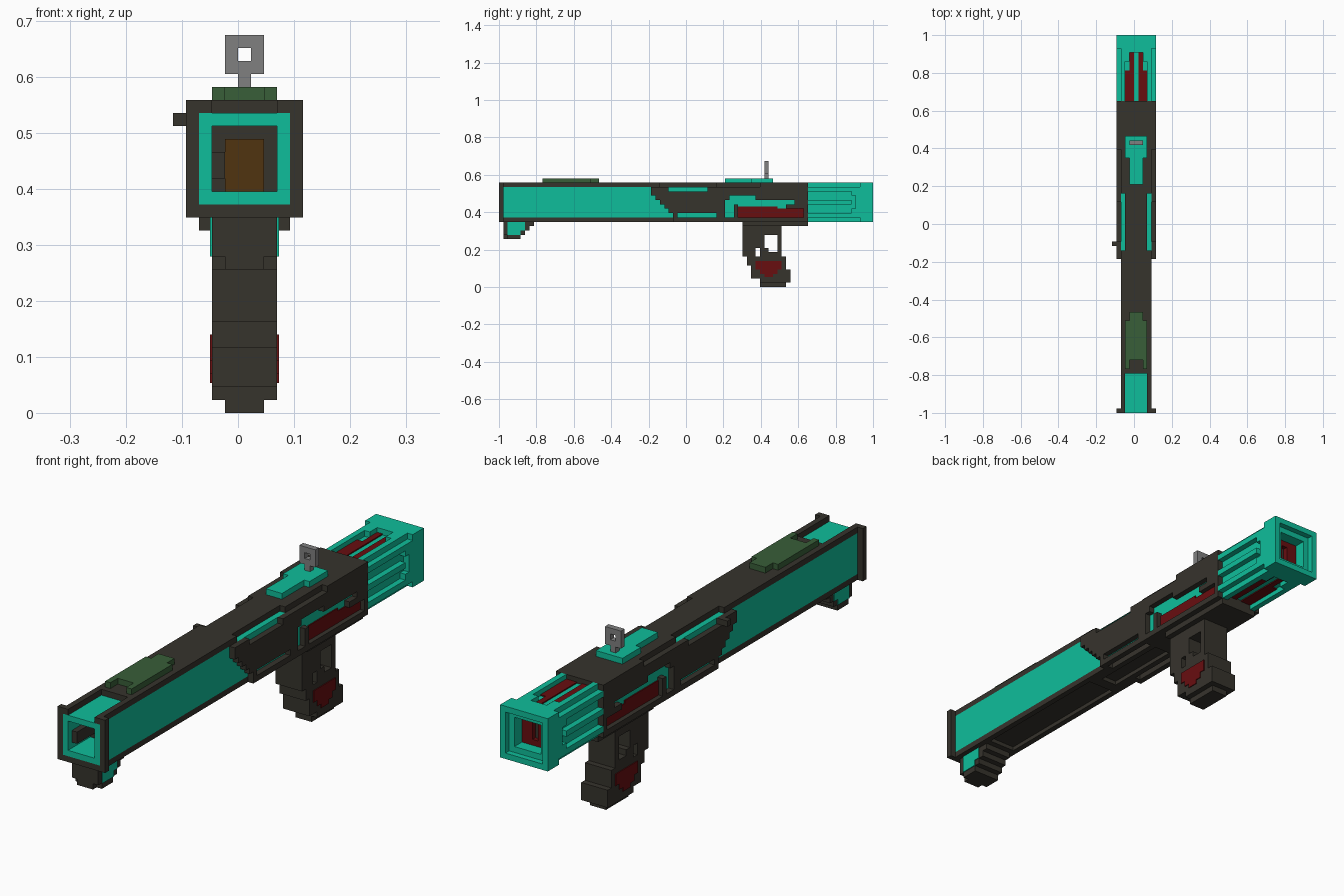
import bpy, bmesh
from mathutils import Vector

old = bpy.data.objects.get("Cube")
if old:
    bpy.data.objects.remove(old, do_unlink=True)

V = 2 / 86  # size of one block


def material(name, rgb):
    lin = [((c / 255 + 0.055) / 1.055) ** 2.4 if c > 10 else c / 255 / 12.92 for c in rgb]
    m = bpy.data.materials.new(name)
    m.diffuse_color = (*lin, 1)
    m.use_nodes = True
    bsdf = m.node_tree.nodes["Principled BSDF"]
    bsdf.inputs["Base Color"].default_value = (*lin, 1)
    bsdf.inputs["Roughness"].default_value = 0.9
    return m


TEAL = material("teal", (15, 190, 155))
DARK = material("dark_olive", (54, 51, 44))
RED = material("dark_red", (104, 14, 16))
GREEN = material("moss_green", (56, 94, 56))
BROWN = material("brown", (80, 52, 16))
GREY = material("grey", (128, 128, 128))


def cells(boxes, mirror):
    out = set()
    for x0, y0, z0, x1, y1, z1 in boxes:
        for x in range(x0, x1):
            for y in range(y0, y1):
                for z in range(z0, z1):
                    out.add((x, y, z))
                    if mirror:
                        out.add((-x, y, z))  # block columns mirror about x = 0.5
    return out


def finish(name, bm, mat):
    me = bpy.data.meshes.new(name)
    bm.to_mesh(me)
    bm.free()
    me.materials.append(mat)
    ob = bpy.data.objects.new(name, me)
    bpy.context.collection.objects.link(ob)
    return ob


def blocks(name, mat, add, cut=(), mirror=True):
    """Blocky solid: union of boxes minus cut boxes, outer faces only."""
    solid = cells(add, mirror) - cells(cut, mirror)
    bm = bmesh.new()
    vs = {}

    def vert(p):
        if p not in vs:
            vs[p] = bm.verts.new(Vector(p) * V)
        return vs[p]

    for c in solid:
        for a in range(3):
            for s in (0, 1):
                n = list(c)
                n[a] += 2 * s - 1
                if tuple(n) in solid:
                    continue
                quad = []
                for du, dv in ((0, 0), (1, 0), (1, 1), (0, 1)):
                    p = list(c)
                    p[a] += s
                    p[(a + 1) % 3] += du
                    p[(a + 2) % 3] += dv
                    quad.append(vert(tuple(p)))
                bm.faces.new(quad if s else quad[::-1])
    bmesh.ops.dissolve_limit(bm, angle_limit=0.01, verts=bm.verts, edges=bm.edges)
    return finish(name, bm, mat)


def inlay(name, mat, lo, hi):
    """Thin plate given by two opposite corners in block units."""
    bm = bmesh.new()
    bmesh.ops.create_cube(bm, size=1)
    for v in bm.verts:
        v.co = Vector([(l + (c + 0.5) * (h - l)) * V for l, h, c in zip(lo, hi, v.co)])
    return finish(name, bm, mat)


# Teal tube with front and rear bores, ribbed neck and rear flare
neck = [
    (3, 28, 23, 4, 40, 24), (3, 28, 15, 4, 40, 16),      # rails above and below
    (4, 28, 16, 5, 40, 17), (4, 28, 22, 5, 40, 23),      # rails on the sides
    (4, 28, 19, 5, 38, 20),                              # side centre rib
    (2, 37, 23, 4, 40, 24), (2, 37, 15, 4, 40, 16),      # stepped groove ends
    (4, 38, 16, 5, 40, 18), (4, 38, 21, 5, 40, 23),
    (-3, 39, 15, 4, 40, 16), (-3, 39, 23, 4, 40, 24),
    (4, 39, 16, 5, 40, 23),
]
blocks("main_tube", TEAL,
       [(-3, -43, 16, 4, 43, 23), (-4, 40, 15, 5, 43, 24)] + neck,
       [(-2, -43, 17, 3, -36, 22), (-2, 38, 17, 3, 43, 22), (-3, 42, 16, 4, 43, 23)])

# Things inside the bores
blocks("front_bore_back", DARK, [(-2, -37, 17, 3, -36, 22)])
inlay("front_bore_core", BROWN, (-1, -37.2, 17), (2, -37, 21))
blocks("front_bore_bar", DARK, [(-2, -42, 18, -1, -37, 20)], mirror=False)
blocks("rear_bore_back", RED, [(-2, 38, 17, 3, 40, 22)], [(0, 39, 18, 1, 40, 21)])
inlay("rear_bore_core", DARK, (0, 39, 18), (1, 39.2, 21))

# Red inlays on top of and below the neck
for side, (a, b) in {"left": (1, 3), "right": (-2, 0)}.items():
    inner = (1, 2) if side == "left" else (-1, 0)
    for z, tag in ((23, "top"), (15.8, "bottom")):
        inlay(f"neck_inlay_{tag}_{side}", RED, (a, 28, z), (b, 35, z + 0.2))
        inlay(f"neck_inlay_tip_{tag}_{side}", RED, (inner[0], 35, z), (inner[1], 39, z + 0.2))

# Dark front flange, notched on top
blocks("front_flange", DARK, [(-4, -43, 15, 5, -42, 24)],
       [(-3, -43, 16, 4, -42, 23), (-2, -43, 23, 3, -42, 24)])

# Dark top cover with rails and corner slots
blocks("top_cover", DARK,
       [(-3, -34, 23, 4, 28, 24), (3, -42, 23, 4, -34, 24)],
       [(3, -6, 23, 4, 7, 24)])

# Dark underside: two rails, channel and rear floor
blocks("bottom_cover", DARK,
       [(3, -42, 15, 4, -8, 16), (-3, -8, 15, 4, 28, 16), (-2, -42, 15, 3, -34, 16)],
       [(3, -2, 15, 4, 8, 16), (-1, -6, 15, 2, 8, 16)])
inlay("bottom_channel", DARK, (-2, -34, 15.7), (3, 10, 16))

# Receiver side plates with stepped front edge and windows
steps = [(4, -8 + i, 16, 5, -7 + i, 21 - i) for i in range(5)]
windows = [
    (4, -4, 22, 5, 5, 23), (4, -2, 16, 5, 7, 17),
    (4, 10, 20, 5, 16, 21), (4, 10, 19, 5, 25, 20), (4, 9, 16, 5, 11, 20),
    (4, 21, 18, 5, 23, 19), (4, 12, 16, 5, 27, 18), (4, 12, 18, 5, 21, 19),
]
blocks("receiver_sides", DARK,
       [(4, -8, 16, 5, 28, 23), (4, -3, 15, 5, 28, 16), (4, 17, 23, 5, 28, 24)],
       steps + windows)
for side, x in (("left", 4), ("right", -3.2)):
    inlay("receiver_red_front_" + side, RED, (x, 12, 16), (x + 0.2, 21, 18.5))
    inlay("receiver_red_rear_" + side, RED, (x, 21, 16), (x + 0.2, 27, 18))
blocks("receiver_base", DARK, [(-3, 13, 14, 4, 28, 15)])
blocks("side_knob", DARK, [(-5, -5, 22, -4, -4, 23)], mirror=False)

# Stepped front foot with teal sides
blocks("front_foot", DARK, [(-2, -42, 14 - i, 3, -35 - i, 15 - i) for i in range(4)],
       [(2, -42, 11, 3, -41, 12)])
for side, x in (("left", 3), ("right", -2.15)):
    inlay("foot_inlay_upper_" + side, TEAL, (x, -41, 13), (x + 0.15, -37, 15))
    inlay("foot_inlay_lower_" + side, TEAL, (x, -41, 12), (x + 0.15, -38, 13))

# Pistol grip with openings
blocks("grip", DARK,
       [(-2, 13, 7, 3, 22, 14), (-2, 14, 5, 3, 22, 7), (-2, 15, 2, 3, 23, 7),
        (-2, 17, 1, 3, 24, 4), (-1, 17, 0, 2, 23, 1)],
       [(-2, 18, 9, 3, 21, 12), (-2, 19, 8, 3, 21, 9), (-2, 16, 7, 3, 17, 9)])
for side, x in (("left", 3), ("right", -2.15)):
    inlay("grip_inlay_" + side, RED, (x, 16, 4), (x + 0.15, 22, 6))
    inlay("grip_inlay_low_" + side, RED, (x, 17, 3), (x + 0.15, 21, 4))
    inlay("grip_inlay_tip_" + side, RED, (x, 18, 2.3), (x + 0.15, 20, 3))

# Green top pad, sight base and ring sight
blocks("top_pad", GREEN, [(-2, -33, 24, 3, -22, 25), (-1, -22, 24, 2, -20, 25)],
       [(-1, -33, 24, 2, -31, 25)])
blocks("sight_base", TEAL, [(-2, 15, 24, 3, 20, 25), (-1, 9, 24, 2, 15, 25)])
blocks("ring_sight", GREY, [(0, 18, 25, 1, 19, 26), (-1, 18, 26, 2, 19, 29)],
       [(0, 18, 27, 1, 19, 28)])
